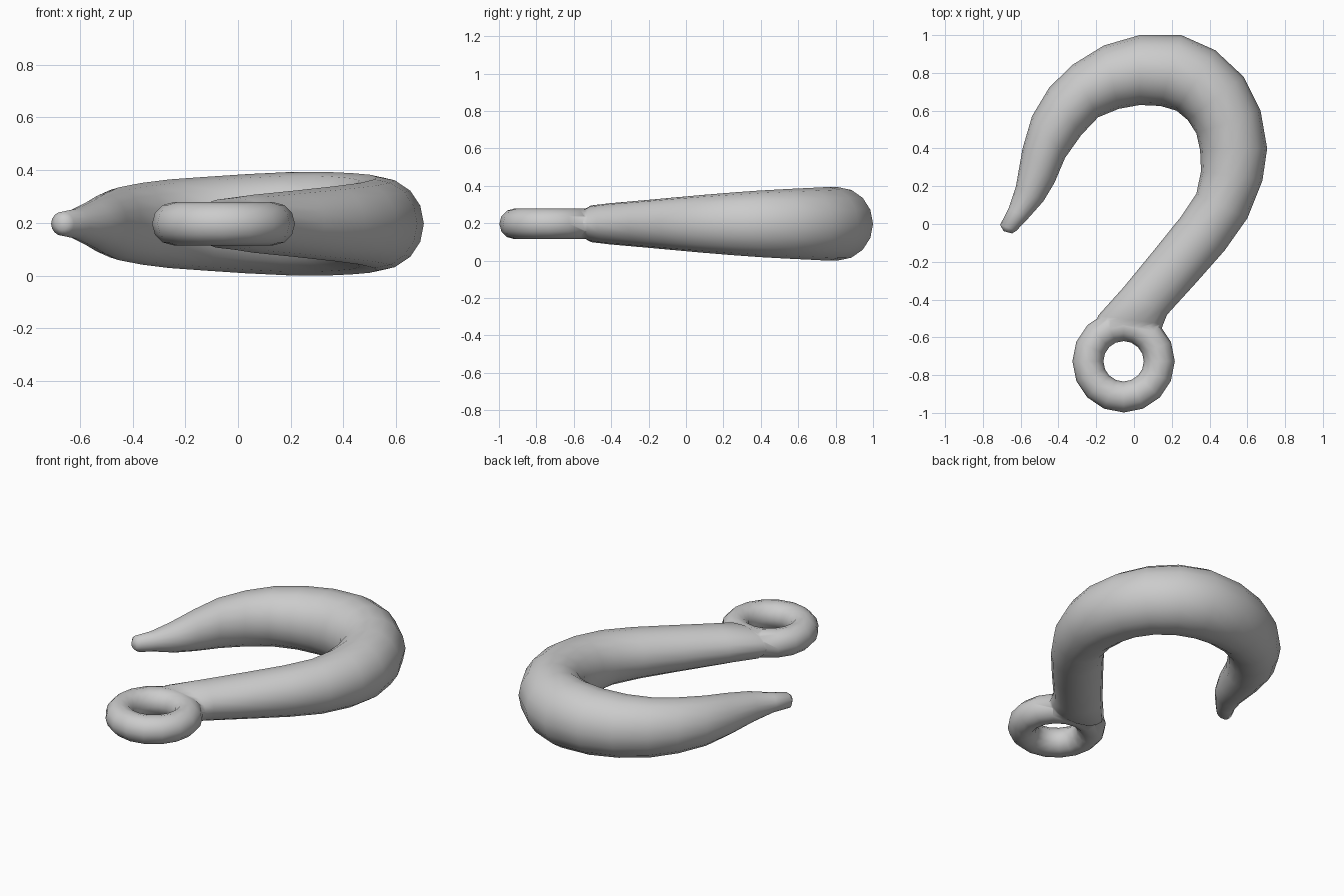
import bpy, bmesh, math
from mathutils import Vector

if "Cube" in bpy.data.objects:
    bpy.data.objects.remove(bpy.data.objects["Cube"])

ZC = 0.197   # mid-plane height
SIDES = 16

# Hook sections: outer edge x, y, inner edge x, y, half height
SECTIONS = [
    (-0.690, -0.038, -0.645, -0.050, 0.025),
    (-0.709, -0.005, -0.622, -0.035, 0.046),
    (-0.665, 0.08, -0.56, 0.03, 0.057),
    (-0.625, 0.20, -0.48, 0.12, 0.085),
    (-0.59, 0.40, -0.42, 0.22, 0.113),
    (-0.54, 0.57, -0.365, 0.35, 0.138),
    (-0.45, 0.72, -0.28, 0.47, 0.155),
    (-0.33, 0.84, -0.19, 0.565, 0.168),
    (-0.16, 0.945, -0.08, 0.61, 0.178),
    (0.03, 1.0, 0.03, 0.63, 0.188),
    (0.25, 1.0, 0.14, 0.625, 0.196),
    (0.43, 0.92, 0.225, 0.60, 0.197),
    (0.58, 0.78, 0.285, 0.55, 0.192),
    (0.67, 0.60, 0.33, 0.48, 0.186),
    (0.705, 0.40, 0.35, 0.39, 0.178),
    (0.68, 0.23, 0.355, 0.28, 0.168),
    (0.60, 0.03, 0.33, 0.16, 0.155),
    (0.48, -0.14, 0.25, 0.04, 0.142),
    (0.33, -0.31, 0.105, -0.14, 0.126),
    (0.175, -0.48, -0.055, -0.335, 0.110),
    (0.155, -0.53, -0.19, -0.485, 0.098),
    (0.13, -0.60, -0.21, -0.57, 0.055),
]


def finish(bm, name):
    bmesh.ops.recalc_face_normals(bm, faces=bm.faces)
    me = bpy.data.meshes.new(name)
    bm.to_mesh(me)
    bm.free()
    me.shade_smooth()
    ob = bpy.data.objects.new(name, me)
    bpy.context.collection.objects.link(ob)
    return ob


def loft(bm, rings, closed):
    n = len(rings)
    for i in range(n if closed else n - 1):
        a, b = rings[i], rings[(i + 1) % n]
        for j in range(len(a)):
            k = (j + 1) % len(a)
            bm.faces.new((a[j], a[k], b[k], b[j]))


# Tapered hook, lofted through elliptical sections
bm = bmesh.new()
rings = []
for ox, oy, ix, iy, h in SECTIONS:
    outer, inner = Vector((ox, oy, ZC)), Vector((ix, iy, ZC))
    mid, half = (outer + inner) / 2, (outer - inner) / 2
    angles = [2 * math.pi * j / SIDES for j in range(SIDES)]
    rings.append([bm.verts.new(mid + half * math.cos(a) + Vector((0, 0, h * math.sin(a))))
                  for a in angles])
loft(bm, rings, False)
bm.faces.new(rings[0])
bm.faces.new(rings[-1])
hook = finish(bm, "hook")

# Eye ring at the end of the shank
bm = bmesh.new()
rings = []
for i in range(16):
    t = 2 * math.pi * i / 16
    ring = []
    for j in range(12):
        a = 2 * math.pi * j / 12
        r = 0.189 + 0.082 * math.cos(a)
        ring.append(bm.verts.new((-0.055 + r * math.cos(t), -0.727 + r * math.sin(t),
                                  ZC + 0.082 * math.sin(a))))
    rings.append(ring)
loft(bm, rings, True)
eye = finish(bm, "eye_ring")

# Fuse both parts into one casting
mod = hook.modifiers.new("fuse_eye", 'BOOLEAN')
mod.operation = 'UNION'
mod.solver = 'EXACT'
mod.object = eye
bpy.context.view_layer.objects.active = hook
hook.select_set(True)
bpy.ops.object.modifier_apply(modifier=mod.name)
bpy.data.objects.remove(eye)
bpy.ops.object.shade_smooth()
